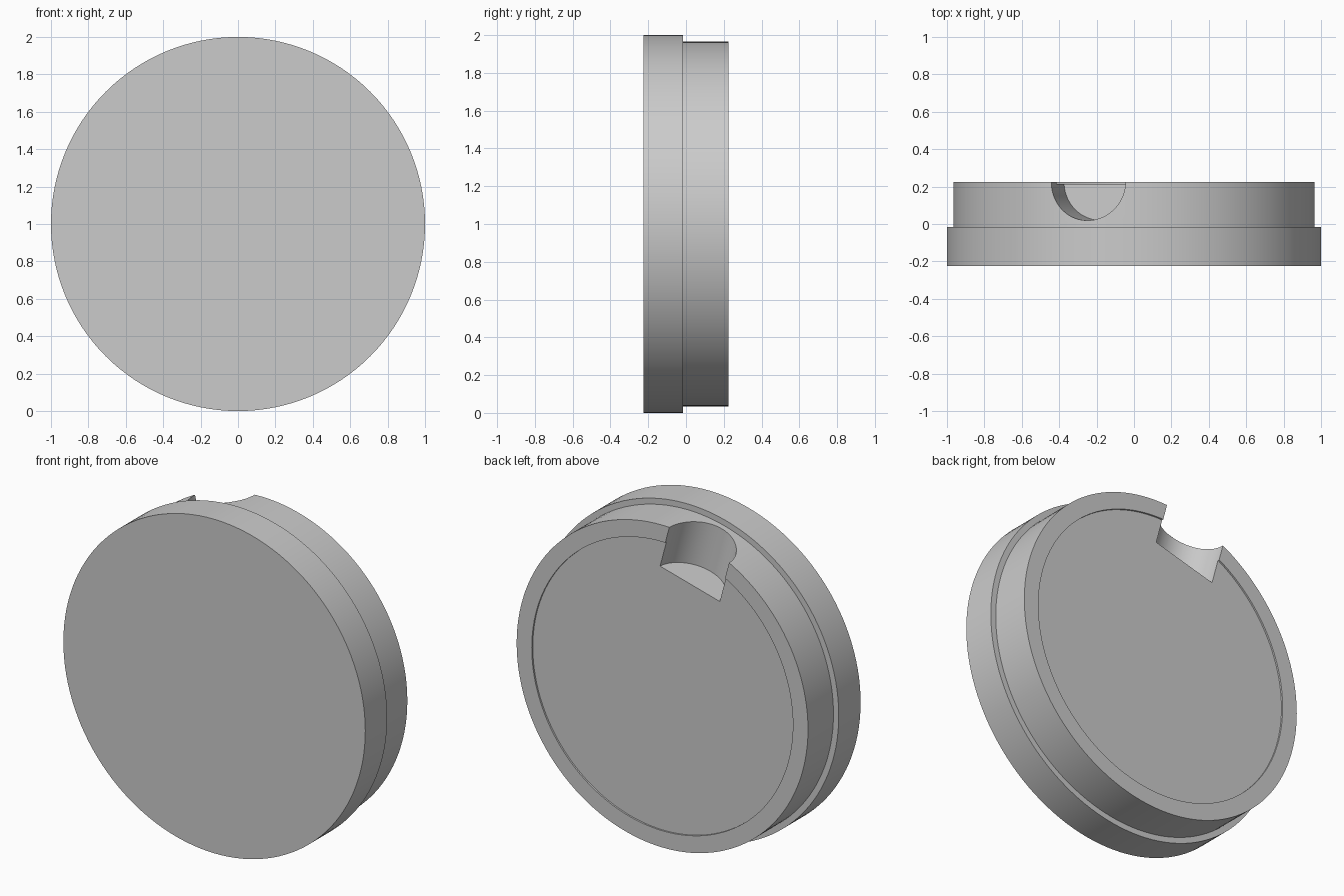
import bpy, bmesh, math
from mathutils import Matrix, Vector

if "Cube" in bpy.data.objects:
    bpy.data.objects.remove(bpy.data.objects["Cube"], do_unlink=True)

SEGMENTS = 128
HALF_DEPTH = 0.224
BACK_RADIUS = 0.965
NOTCH_ANGLE = math.radians(15)
NOTCH_RADIUS = 0.205
NOTCH_FLOOR = 0.68

grey = bpy.data.materials.new("plain grey")
grey.use_nodes = True
colour = (0.6, 0.6, 0.6, 1)
grey.diffuse_color = colour
grey.node_tree.nodes["Principled BSDF"].inputs["Base Color"].default_value = colour


def make_object(name, bm):
    mesh = bpy.data.meshes.new(name)
    bmesh.ops.recalc_face_normals(bm, faces=bm.faces)
    bm.to_mesh(mesh)
    bm.free()
    mesh.materials.append(grey)
    obj = bpy.data.objects.new(name, mesh)
    bpy.context.collection.objects.link(obj)
    return obj


def lathe(name, profile):
    """Stack rings of (radius, y) around the y axis and cap both ends."""
    bm = bmesh.new()
    rings = []
    for radius, y in profile:
        angles = [2 * math.pi * i / SEGMENTS for i in range(SEGMENTS)]
        rings.append([bm.verts.new((radius * math.sin(a), y, 1 + radius * math.cos(a)))
                      for a in angles])
    for low, high in zip(rings, rings[1:]):
        for i in range(SEGMENTS):
            j = (i + 1) % SEGMENTS
            bm.faces.new((low[i], low[j], high[j], high[i]))
    bm.faces.new(rings[0])
    bm.faces.new(rings[-1])
    return make_object(name, bm)


# Stepped disc: front flange, narrower back, shallow recess in the back face
disc = lathe("stepped_disc", [
    (1, -HALF_DEPTH), (1, -0.017), (BACK_RADIUS, -0.017),
    (BACK_RADIUS, HALF_DEPTH), (0.865, HALF_DEPTH), (0.865, HALF_DEPTH - 0.01)])

# Round finger notch, cut radially into the back rim
length = 0.6
outward = Vector((-math.sin(NOTCH_ANGLE), 0, math.cos(NOTCH_ANGLE)))
centre = Vector((0, HALF_DEPTH, 1)) + outward * (NOTCH_FLOOR + length / 2)
bm = bmesh.new()
bmesh.ops.create_cone(bm, cap_ends=True, segments=96, radius1=NOTCH_RADIUS,
                      radius2=NOTCH_RADIUS, depth=length,
                      matrix=Matrix.Translation(centre) @ Matrix.Rotation(-NOTCH_ANGLE, 4, "Y"))
cutter = make_object("notch_cutter", bm)

cut = disc.modifiers.new("finger_notch", "BOOLEAN")
cut.operation = "DIFFERENCE"
cut.solver = "EXACT"
cut.object = cutter
bpy.ops.object.select_all(action="DESELECT")
bpy.context.view_layer.objects.active = disc
disc.select_set(True)
bpy.ops.object.modifier_apply(modifier=cut.name)
bpy.data.objects.remove(cutter, do_unlink=True)

bpy.ops.object.shade_smooth_by_angle(angle=math.radians(30))
